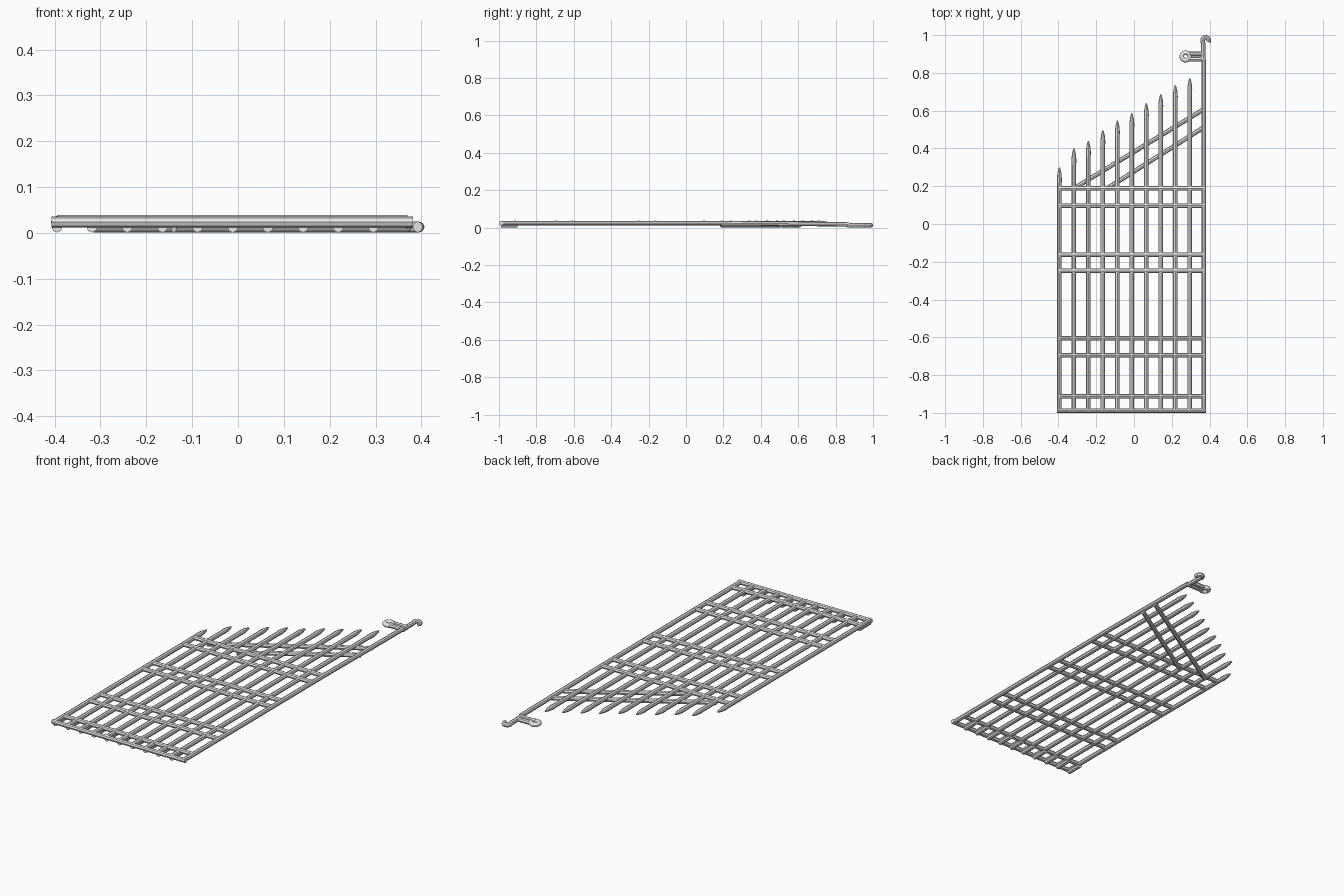
import bpy
import math
from mathutils import Vector

if "Cube" in bpy.data.objects:
    bpy.data.objects.remove(bpy.data.objects["Cube"], do_unlink=True)

iron = bpy.data.materials.new("light_grey_iron")
iron.use_nodes = True
GREY = (0.8, 0.8, 0.8, 1)
iron.diffuse_color = GREY
iron.node_tree.nodes["Principled BSDF"].inputs["Base Color"].default_value = GREY

R = 0.012       # bar radius
MID = 0.024     # height of pickets and posts
LOW = 0.013     # height of braces and latch


def bar(name, points, radius=R, taper=None):
    """Round bar along a path, with optional thickness factor per point."""
    curve = bpy.data.curves.new(name, "CURVE")
    curve.dimensions = "3D"
    curve.bevel_depth = radius
    curve.bevel_resolution = 2
    curve.use_fill_caps = True
    spline = curve.splines.new("POLY")
    spline.points.add(len(points) - 1)
    for i, p in enumerate(points):
        spline.points[i].co = (*p, 1)
        spline.points[i].radius = taper[i] if taper else 1
    obj = bpy.data.objects.new(name, curve)
    bpy.context.collection.objects.link(obj)
    bpy.ops.object.select_all(action="DESELECT")
    obj.select_set(True)
    bpy.context.view_layer.objects.active = obj
    bpy.ops.object.convert(target="MESH")
    obj = bpy.context.object
    obj.data.materials.clear()
    obj.data.materials.append(iron)
    bpy.ops.object.shade_smooth_by_angle(angle=math.radians(40))


def arc(cx, cy, r, start, end, z, steps=14):
    """Points on a flat arc, angles in degrees."""
    angles = [math.radians(start + (end - start) * i / steps) for i in range(steps + 1)]
    return [Vector((cx + r * math.cos(a), cy + r * math.sin(a), z)) for a in angles]


LEFT, RIGHT, FOOT = -0.395, 0.37, -0.988

# Pointed pickets, stepping up towards the hinge post
tips = [0.30, 0.40, 0.44, 0.497, 0.548, 0.587, 0.64, 0.687, 0.735, 0.772]
for i, tip in enumerate(tips):
    x = LEFT + i * 0.0767
    ys = [FOOT, tip - 0.09, tip - 0.06, tip - 0.03, tip - 0.01, tip]
    bar(f"picket_{i + 1}", [(x, y, MID) for y in ys], R,
        [1, 1, 1.1, 0.85, 0.5, 0.15])
    # Short foot under each picket
    bar(f"picket_foot_{i + 1}", [(x, FOOT, LOW), (x, -0.9, LOW)], R)

# Hinge post
bar("hinge_post", [(RIGHT, FOOT, MID), (RIGHT, 0.19, MID), (RIGHT, 0.87, 0.018)])

# Cross rails in pairs
for i, y in enumerate([0.189, 0.097, -0.163, -0.248, -0.606, -0.696, -0.913]):
    bar(f"cross_rail_{i + 1}", [(LEFT, y, 0.027), (RIGHT, y, 0.027)])
bar("bottom_rail", [(LEFT - R, FOOT, MID), (RIGHT + R, FOOT, MID)], R)

# Diagonal braces on the underside
bar("upper_brace", [(-0.315, 0.19, LOW), (RIGHT, 0.608, LOW)])
bar("lower_brace", [(-0.14, 0.19, LOW), (RIGHT, 0.512, LOW)])

# Latch: two arms ending in a ring beside the post
for name, y in (("latch_arm_upper", 0.9), ("latch_arm_lower", 0.872)):
    bar(name, [(0.28, y, LOW), (RIGHT + 0.004, y, LOW)], R)
bpy.ops.mesh.primitive_torus_add(location=(0.273, 0.887, LOW), major_radius=0.02,
                                 minor_radius=0.012, major_segments=24, minor_segments=12)
ring = bpy.context.object
ring.name = "latch_ring"
ring.data.materials.append(iron)
bpy.ops.object.shade_smooth_by_angle(angle=math.radians(40))

# Hook at the top of the post
hook_path = [Vector((0.367, 0.865, LOW)), Vector((0.367, 0.95, LOW))]
hook_path += arc(0.379, 0.972, 0.016, 190, -35, LOW)
bar("post_hook", hook_path, R)
